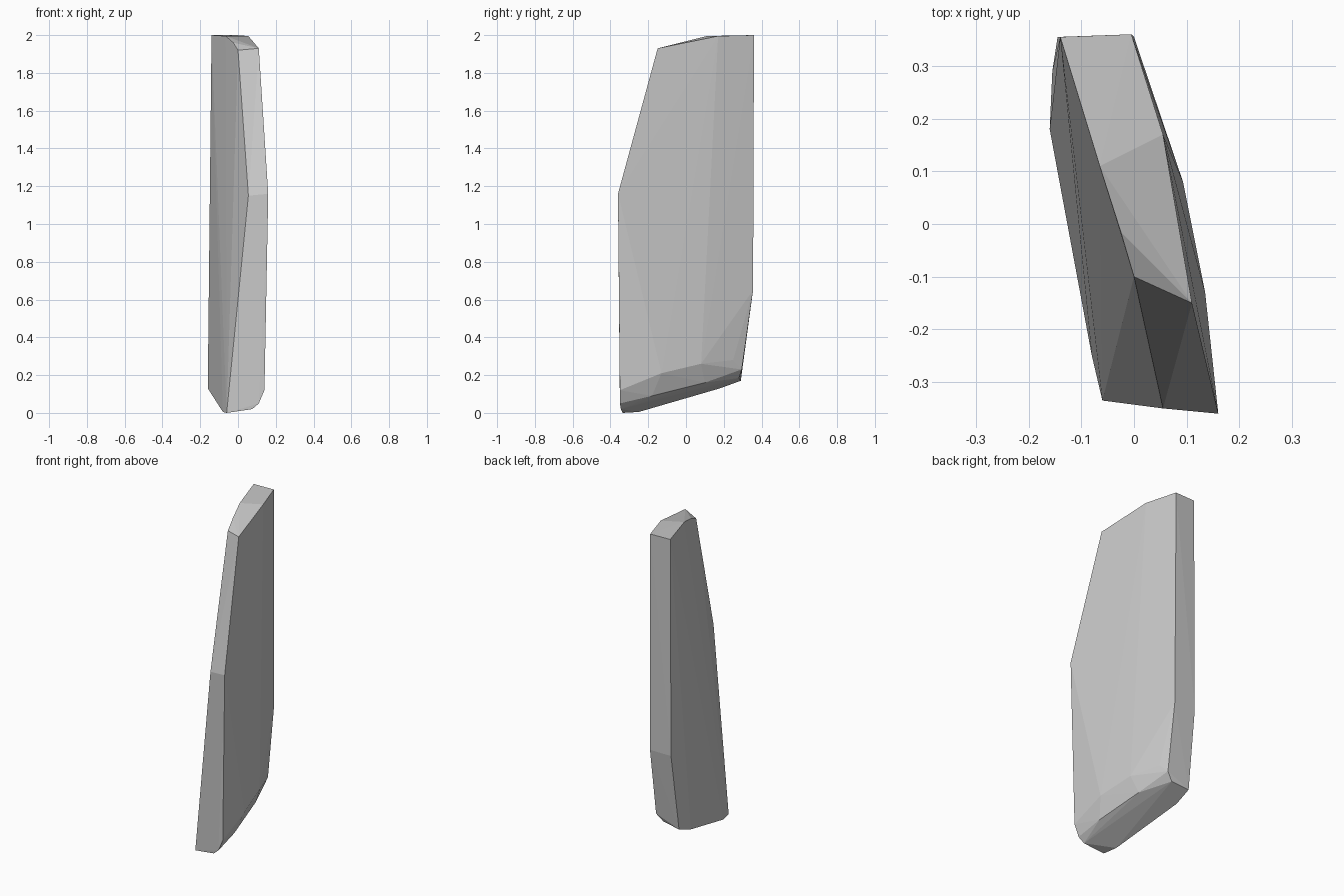
import bpy
import bmesh

default_cube = bpy.data.objects.get("Cube")
if default_cube:
    bpy.data.objects.remove(default_cube, do_unlink=True)


def make_material(name, colour):
    material = bpy.data.materials.new(name)
    material.use_nodes = True
    material.diffuse_color = colour
    shader = next(n for n in material.node_tree.nodes if n.type == "BSDF_PRINCIPLED")
    shader.inputs["Base Color"].default_value = colour
    shader.inputs["Roughness"].default_value = 0.9
    return material


def convex_part(name, outlines, material):
    """Wrap the corner outlines in one chiselled, flat-faced solid."""
    bm = bmesh.new()
    for outline in outlines:
        for corner in outline:
            bm.verts.new(corner)
    hull = bmesh.ops.convex_hull(bm, input=bm.verts[:], use_existing_faces=False)
    leftovers = hull["geom_interior"] + hull["geom_unused"]
    loose = list({item for item in leftovers if isinstance(item, bmesh.types.BMVert)})
    bmesh.ops.delete(bm, geom=loose, context="VERTS")
    bmesh.ops.recalc_face_normals(bm, faces=bm.faces[:])
    for face in bm.faces:
        face.smooth = False
    mesh = bpy.data.meshes.new(name)
    bm.to_mesh(mesh)
    bm.free()
    mesh.materials.append(material)
    part = bpy.data.objects.new(name, mesh)
    bpy.context.collection.objects.link(part)
    return part


# Broad flat side: rim from the top back corner round to the lower back edge
right_rim = [
    (-0.14, 0.355, 2.0), (-0.065, 0.11, 1.995), (-0.025, -0.015, 1.96),
    (0.0, -0.1, 1.92), (0.055, -0.35, 1.15), (-0.06, -0.335, 0.0),
    (-0.08, -0.25, 0.005), (-0.16, 0.18, 0.13), (-0.155, 0.29, 0.17),
    (-0.145, 0.355, 0.65),
]

# Bulging side: rim from the top back corner round to the lower back edge
left_rim = [
    (-0.005, 0.36, 2.0), (0.055, 0.17, 1.995), (0.11, -0.15, 1.93),
    (0.16, -0.36, 1.16), (0.14, -0.35, 0.12), (0.135, -0.13, 0.21),
    (0.093, 0.08, 0.26), (0.025, 0.25, 0.28), (0.0, 0.295, 0.23),
    (0.0, 0.355, 0.65),
]

# Worn lower edge under the bulging side
lower_bevel = [
    (0.11, -0.35, 0.05), (0.075, -0.345, 0.02), (0.1, -0.18, 0.09),
    (0.05, 0.1, 0.16), (-0.04, 0.28, 0.185),
]

stone = make_material("stone grey", (0.58, 0.58, 0.58, 1.0))
convex_part("stone_slab", [right_rim, left_rim, lower_bevel], stone)
